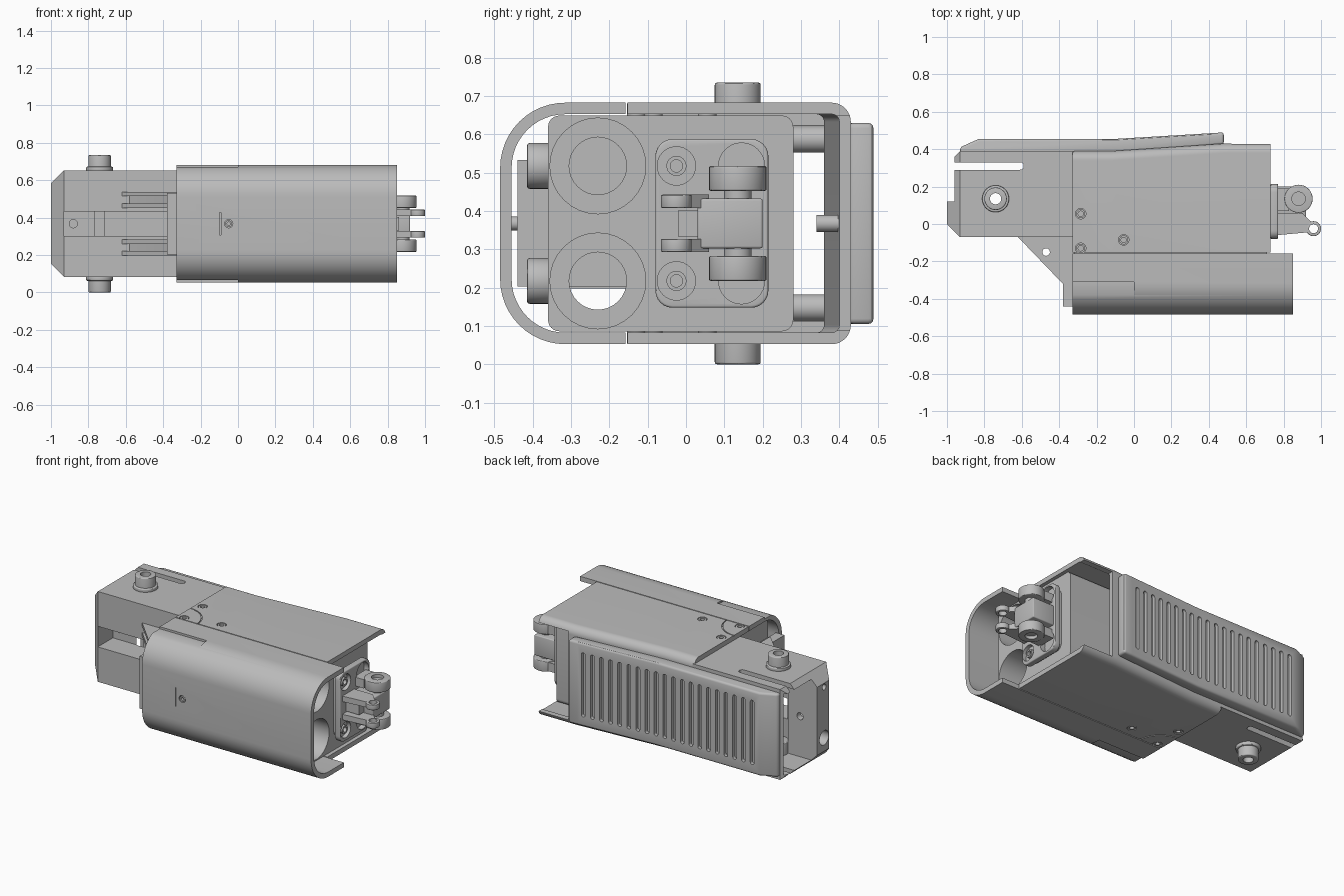
import bpy, bmesh, math
from mathutils import Vector

if "Cube" in bpy.data.objects:
    bpy.data.objects.remove(bpy.data.objects["Cube"])

M = 0.3675  # mirror height of the whole device
grey = bpy.data.materials.new("machined_grey")
grey.use_nodes = True
grey.diffuse_color = (0.5, 0.5, 0.5, 1)
grey.node_tree.nodes["Principled BSDF"].inputs["Base Color"].default_value = (0.5, 0.5, 0.5, 1)


def loft(name, rings, bevel=0):
    """Closed solid through rings of matching points."""
    bm = bmesh.new()
    rows = [[bm.verts.new(p) for p in ring] for ring in rings]
    n = len(rows[0])
    bm.faces.new(rows[0])
    bm.faces.new(rows[-1])
    for a, b in zip(rows, rows[1:]):
        for i in range(n):
            j = (i + 1) % n
            bm.faces.new((a[i], a[j], b[j], b[i]))
    bmesh.ops.recalc_face_normals(bm, faces=bm.faces)
    if bevel:
        edges = [e for e in bm.edges if e.calc_face_angle(0) > 0.6]
        bmesh.ops.bevel(bm, geom=edges, offset=bevel, segments=3, profile=0.5, affect='EDGES')
    me = bpy.data.meshes.new(name)
    bm.to_mesh(me)
    bm.free()
    me.materials.append(grey)
    ob = bpy.data.objects.new(name, me)
    bpy.context.collection.objects.link(ob)
    return ob


def prism(name, pts, axis, a, b, bevel=0):
    place = {'x': lambda u, v, t: (t, u, v),
             'y': lambda u, v, t: (u, t, v),
             'z': lambda u, v, t: (u, v, t)}[axis]
    return loft(name, [[place(u, v, t) for u, v in pts] for t in (a, b)], bevel)


def box(name, x0, x1, y0, y1, z0, z1, bevel=0):
    return prism(name, [(x0, y0), (x1, y0), (x1, y1), (x0, y1)], 'z', z0, z1, bevel)


def circle(u, v, r, n=32):
    return [(u + r * math.cos(i * math.tau / n), v + r * math.sin(i * math.tau / n)) for i in range(n)]


def cyl(name, axis, u, v, r, a, b, bevel=0):
    return prism(name, circle(u, v, r), axis, a, b, bevel)


def rounded(u0, u1, v0, v1, r, n=6):
    pts = []
    for k, (cu, cv) in enumerate(((u1 - r, v1 - r), (u0 + r, v1 - r), (u0 + r, v0 + r), (u1 - r, v0 + r))):
        for i in range(n + 1):
            a = (k + i / n) * math.pi / 2
            pts.append((cu + r * math.cos(a), cv + r * math.sin(a)))
    return pts


def cut(ob, *cutters):
    bpy.context.view_layer.objects.active = ob
    for c in cutters:
        mod = ob.modifiers.new("cut", 'BOOLEAN')
        mod.operation = 'DIFFERENCE'
        mod.solver = 'EXACT'
        mod.object = c
        bpy.ops.object.modifier_apply(modifier=mod.name)
        bpy.data.objects.remove(c)
    return ob


def tube(name, axis, u, v, r, hole, a, b, bevel=0):
    return cut(cyl(name, axis, u, v, r, a, b, bevel), cyl("cutter", axis, u, v, hole, a - 0.1, b + 0.1))


def bracket(y_open, y_shut, half, r, t):
    """U-shaped wall section with rounded corners."""
    s = 1 if y_shut > y_open else -1

    def path(y, h, r):
        up = [(y_open, M + h)]
        for i in range(13):
            a = i / 12 * math.pi / 2
            up.append((y - s * r + s * r * math.sin(a), M + h - r + r * math.cos(a)))
        return up + [(u, 2 * M - v) for u, v in reversed(up)]
    return path(y_shut, half, r) + path(y_shut - s * t, half - t, r - t)[::-1]


# Front sleeve with a shallow step on its rear half
sleeve = prism("front_sleeve", bracket(-0.158, -0.485, 0.315, 0.17, 0.03), 'x', -0.33, 0.85)
cut(sleeve,
    box("cutter", -0.4, 0, -0.6, -0.31, M + 0.302, 0.9),
    box("cutter", -0.4, 0, -0.6, -0.31, -0.1, M - 0.302),
    cyl("cutter", 'y', -0.05, M, 0.022, -0.6, -0.4),
    box("cutter", -0.098, -0.092, -0.6, -0.475, M - 0.06, M + 0.06))
tube("sleeve_pin", 'y', -0.05, M, 0.018, 0.009, -0.482, -0.44)

# Rear shell, widening toward the nose, with the back open at the nose
section = bracket(-0.152, 0.42, 0.315, 0.05, 0.03)
stations = ((-0.33, -0.03), (-0.12, -0.03), (0.48, 0.01), (0.73, 0.01))
shell = loft("rear_shell", [[(x, y + (dy if y > 0.3 else 0), z) for y, z in section] for x, dy in stations])
cut(shell, box("cutter", 0.52, 0.9, 0.33, 0.6, M - 0.28, M + 0.28))
for s in (-1, 1):
    z0, z1 = sorted((M + s * 0.309, M + s * 0.4))
    ring = tube("cutter", 'z', -0.33, -0.16, 0.158, 0.152, z0, z1)
    cut(shell, ring)
    for x, y in ((-0.285, 0.055), (-0.285, -0.13), (-0.055, -0.085)):
        cut(shell, cyl("cutter", 'z', x, y, 0.028, z0 - 0.04, z1 + 0.04))
        a, b = sorted((M + s * 0.27, M + s * 0.313))
        tube("shell_pin", 'z', x, y, 0.024, 0.014, a, b)

# Inner body with two long bores
body = prism("inner_body", rounded(-0.36, 0.28, 0.086, 0.649, 0.03), 'x', -0.32, 0.71)
for s in (-1, 1):
    cut(body, cyl("cutter", 'x', -0.23, M + s * 0.15, 0.125, 0.1, 1))
    tube("bore_liner", 'x', -0.23, M + s * 0.15, 0.125, 0.075, 0.08, 0.5)
    cyl("bolt_boss", 'y', 0.3, M + s * 0.15, 0.06, -0.415, -0.35, 0.008)
    tube("rear_post", 'y', -0.42, M + s * 0.22, 0.035, 0.018, 0.28, 0.38)
cut(body, cyl("cutter", 'x', -0.23, M - 0.15, 0.075, -0.5, 0.2))
cyl("back_screw", 'y', 0.42, M, 0.022, 0.34, 0.4)

# Tail housing with chamfered end, open back, front channel and side slots
tail = loft("tail_housing", [
    [(x, y, z) for y, z in ((-0.07 + c, M - 0.285 + c), (0.39 - c, M - 0.285 + c),
                            (0.39 - c, M + 0.285 - c), (-0.07 + c, M + 0.285 - c))]
    for x, c in ((-1, 0.07), (-0.93, 0), (-0.32, 0))])
cut(tail,
    box("cutter", -1.1, -0.2, 0.12, 0.375, M - 0.255, M + 0.255),
    box("cutter", -0.93, -0.2, -0.2, 0.08, M - 0.065, M + 0.065),
    cyl("cutter", 'y', -0.88, M, 0.022, 0, 0.2),
    cyl("cutter", 'x', 0.05, M + 0.19, 0.018, -1.1, -0.9),
    cyl("cutter", 'x', 0.05, M - 0.13, 0.045, -1.1, -0.9),
    cyl("cutter", 'z', -0.74, 0.135, 0.06, -0.2, 1),
    prism("cutter", rounded(-0.98, -0.59, 0.29, 0.33, 0.019), 'z', -0.2, 1))

# Hollow screws on both sides of the tail
for s in (-1, 1):
    for name, r, d0, d1 in (("screw_head", 0.06, 0.18, 0.3675), ("screw_washer", 0.072, 0.28, 0.305)):
        a, b = sorted((M + s * d0, M + s * d1))
        tube(name, 'z', -0.74, 0.135, r, 0.03, a, b, 0.006)

# Triangular side brackets and the block that carries them
box("bracket_block", -0.38, -0.32, -0.44, -0.07, M - 0.165, M + 0.165)
triangle = [(-0.63, -0.06), (-0.33, -0.06), (-0.33, -0.37), (-0.38, -0.32)]
for s in (-1, 1):
    for d0, d1 in ((0.085, 0.108), (0.147, 0.17)):
        a, b = sorted((M + s * d0, M + s * d1))
        cut(prism("gusset_plate", triangle, 'z', a, b), cyl("cutter", 'z', -0.47, -0.15, 0.02, -1, 2))
    a, b = sorted((M + s * 0.1, M + s * 0.155))
    core = [(x + 0.04, y) for x, y in triangle[:1]] + triangle[1:3] + [(-0.37, -0.29)]
    cut(prism("gusset_core", core, 'z', a, b), cyl("cutter", 'z', -0.47, -0.15, 0.02, -1, 2))

# Ribbed back cover
outline = [(-0.93, 0.375), (-0.12, 0.375), (0.48, 0.425), (0.48, 0.49),
           (0.42, 0.486), (-0.1, 0.455), (-0.83, 0.455), (-0.93, 0.41)]
cover = prism("back_cover", outline, 'z', 0.105, 0.63, 0.014)
for i in range(20):
    x = -0.78 + i * 0.061
    y = 0.455 + max(0, x + 0.1) * 0.06
    cut(cover, prism("cutter", rounded(x - 0.013, x + 0.013, 0.165, 0.57, 0.012, 4), 'y', y - 0.022, y + 0.1))

# Nose plate with bolt holes
plate = prism("nose_plate", rounded(-0.08, 0.215, M - 0.22, M + 0.22, 0.045), 'x', 0.73, 0.77, 0.006)
prism("nose_base", rounded(-0.06, 0.2, M - 0.2, M + 0.2, 0.04), 'x', 0.7, 0.735)
for s in (-1, 1):
    cut(plate, cyl("cutter", 'x', 0.145, M + s * 0.15, 0.06, 0.738, 0.9),
        cyl("cutter", 'x', -0.025, M + s * 0.15, 0.05, 0.745, 0.9))
    tube("plate_bolt", 'x', -0.025, M + s * 0.15, 0.026, 0.016, 0.735, 0.765)

# Double clevis on the nose
box("clevis_core", 0.76, 0.92, 0.03, 0.2, M - 0.065, M + 0.065, 0.006)
box("clevis_web", 0.76, 0.86, -0.02, 0.05, M - 0.035, M + 0.035)
cyl("clevis_axle", 'z', 0.88, 0.135, 0.036, M - 0.13, M + 0.13)
for s in (-1, 1):
    a, b = sorted((M + s * 0.085, M + s * 0.15))
    tube("large_lug", 'z', 0.88, 0.135, 0.075, 0.036, a, b, 0.005)
    box("large_lug_arm", 0.76, 0.83, 0.07, 0.19, a + 0.005, b - 0.005)
    a, b = sorted((M + s * 0.04, M + s * 0.075))
    tube("small_lug", 'z', 0.96, -0.025, 0.04, 0.024, a, b, 0.004)
    prism("small_lug_arm", [(0.76, -0.06), (0.925, -0.045), (0.945, 0.012), (0.9, 0.06), (0.76, 0.06)], 'z', a, b)

# Smooth the round surfaces and keep the edges crisp
bpy.ops.object.select_all(action='DESELECT')
for ob in bpy.context.scene.objects:
    if ob.type == 'MESH':
        ob.select_set(True)
        bpy.context.view_layer.objects.active = ob
bpy.ops.object.shade_smooth_by_angle(angle=math.radians(30))
